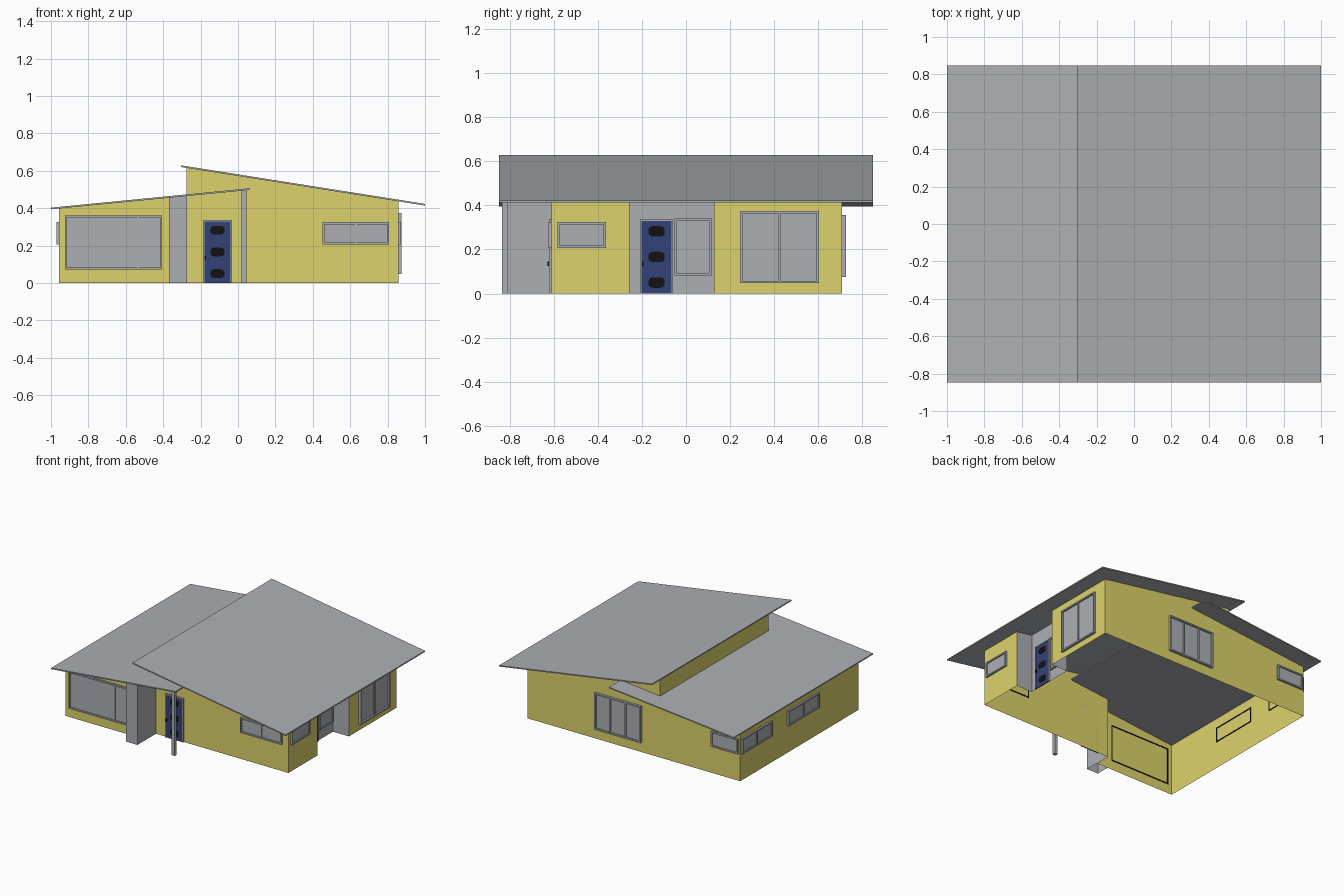
import bpy, bmesh, math
from mathutils import Vector

if "Cube" in bpy.data.objects:
    bpy.data.objects.remove(bpy.data.objects["Cube"])


def material(name, rgb):
    m = bpy.data.materials.new(name)
    m.diffuse_color = (*rgb, 1)
    m.use_nodes = True
    m.node_tree.nodes["Principled BSDF"].inputs["Base Color"].default_value = m.diffuse_color
    return m


YELLOW = material("yellow wall", (0.72, 0.65, 0.145))
GRAY = material("light gray", (0.42, 0.43, 0.45))
BLUE = material("door blue", (0.034, 0.055, 0.19))
BLACK = material("black", (0.006, 0.006, 0.006))


def build(name, bm, mat):
    bmesh.ops.recalc_face_normals(bm, faces=bm.faces)
    me = bpy.data.meshes.new(name)
    bm.to_mesh(me)
    bm.free()
    me.materials.append(mat)
    ob = bpy.data.objects.new(name, me)
    bpy.context.collection.objects.link(ob)
    return ob


def add_prism(bm, pts, offset):
    """Closed prism from a planar outline moved along offset."""
    f = bm.faces.new([bm.verts.new(p) for p in pts])
    ext = bmesh.ops.extrude_face_region(bm, geom=[f], use_keep_orig=True)
    vs = [g for g in ext["geom"] if isinstance(g, bmesh.types.BMVert)]
    bmesh.ops.translate(bm, verts=vs, vec=offset)


def prism(name, pts, offset, mat):
    bm = bmesh.new()
    add_prism(bm, pts, offset)
    return build(name, bm, mat)


# Undersides of the two sloping roofs
def low_roof(x):
    return 0.394 + (x + 1) * 0.0975


def high_roof(x):
    return 0.414 + (1 - x) * 0.158


T = 0.009
for name, fn, x0, x1 in (("low_roof", low_roof, -1, 0.062),
                         ("high_roof", high_roof, -0.305, 1)):
    prism(name, [(x0, -0.848, fn(x0)), (x1, -0.848, fn(x1)),
                 (x1, -0.848, fn(x1) + T), (x0, -0.848, fn(x0) + T)],
          (0, 1.696, 0), GRAY)


# Walls: thin open shell, bottom left open
def walls(name, path, fn, mat):
    bm = bmesh.new()
    for (ax, ay), (bx, by) in zip(path, path[1:]):
        bm.faces.new([bm.verts.new(p) for p in (
            (ax, ay, 0), (bx, by, 0), (bx, by, fn(bx)), (ax, ay, fn(ax)))])
    bmesh.ops.remove_doubles(bm, verts=bm.verts, dist=1e-5)
    return build(name, bm, mat)


L, R, M, IN = -0.957, 0.857, -0.275, 0.72
FR, FL, BK = -0.61, -0.73, 0.707
R0, R1 = -0.257, 0.127
walls("low_walls", [(M, BK), (L, BK), (L, FL), (M, FL), (M, FR)], low_roof, YELLOW)
walls("front_high_walls", [(M, FR), (R, FR), (R, R0)], high_roof, YELLOW)
walls("back_high_walls", [(R, R1), (R, BK), (M, BK)], high_roof, YELLOW)
walls("side_entry_recess", [(R, R0), (IN, R0), (IN, R1), (R, R1)], high_roof, GRAY)

# Upper wall between the two roofs
bm = bmesh.new()
bm.faces.new([bm.verts.new(p) for p in (
    (M, FR, low_roof(M)), (M, BK, low_roof(M)),
    (M, BK, high_roof(M)), (M, FR, high_roof(M)))])
build("clerestory_wall", bm, YELLOW)

# Porch wing (open below) and porch post
walls("porch_wing", [(-0.37, FL), (-0.37, -0.835), (-0.272, -0.835),
                     (-0.272, FR)], low_roof, GRAY)
prism("porch_post", [(0.02, -0.835, 0), (0.045, -0.835, 0),
                     (0.045, -0.835, low_roof(0.045)), (0.02, -0.835, low_roof(0.02))],
      (0, 0.025, 0), GRAY)


# Wall-local frame: u along the wall, z up, d outward
class Wall:
    def __init__(self, p0, p1):
        self.o = Vector((*p0, 0))
        t = Vector((*p1, 0)) - self.o
        self.w = t.length
        self.t = t.normalized()
        self.n = Vector((self.t.y, -self.t.x, 0))

    def at(self, u, z, d):
        return self.o + self.t * u + self.n * d + Vector((0, 0, z))

    def box(self, bm, u0, u1, z0, z1, d0, d1):
        add_prism(bm, [self.at(u, z, d0) for u, z in
                       ((u0, z0), (u1, z0), (u1, z1), (u0, z1))], self.n * (d1 - d0))

    def ring(self, bm, z0, z1, d0, d1, f, sill=True):
        self.box(bm, 0, f, z0, z1, d0, d1)
        self.box(bm, self.w - f, self.w, z0, z1, d0, d1)
        self.box(bm, f, self.w - f, z1 - f, z1, d0, d1)
        if sill:
            self.box(bm, f, self.w - f, z0, z0 + f, d0, d1)


def window(name, p0, p1, z0, z1, bars=(), depth=0.014):
    w = Wall(p0, p1)
    f = 0.011
    bm = bmesh.new()
    w.ring(bm, z0, z1, 0, depth, f)
    for b in bars:
        w.box(bm, w.w * b - 0.005, w.w * b + 0.005, z0 + f, z1 - f, 0, depth * 0.8)
    build(name + "_frame", bm, GRAY)
    bm = bmesh.new()
    w.box(bm, f, w.w - f, z0 + f, z1 - f, 0.001, 0.005)
    build(name + "_glass", bm, GRAY)
    # dark seal on the inside of the wall
    bm = bmesh.new()
    w.ring(bm, z0, z1, -0.003, -0.0005, 0.009)
    build(name + "_seal", bm, BLACK)


window("front_large_window", (-0.925, FL), (-0.405, FL), 0.072, 0.36, (0.75,))
window("front_small_window", (0.452, FR), (0.808, FR), 0.207, 0.325, (0.5,))
window("right_small_window", (R, -0.583), (R, -0.363), 0.207, 0.325, ())
window("right_large_window", (R, 0.245), (R, 0.604), 0.047, 0.375, (0.5,), 0.018)
window("recess_window", (IN, -0.053), (IN, 0.117), 0.083, 0.34, ())
window("back_large_window", (0.275, BK), (-0.118, BK), 0.075, 0.357, (1 / 3, 2 / 3), 0.018)
window("back_small_window", (-0.715, BK), (-0.942, BK), 0.207, 0.325, ())
window("left_rear_window", (L, 0.695), (L, 0.33), 0.207, 0.325, (0.5,))
window("left_middle_window", (L, 0.135), (L, -0.245), 0.207, 0.325, (0.5,))


# Doors with three dark lights, a frame and a knob
def door(name, p0, p1):
    w = Wall(p0, p1)
    bm = bmesh.new()
    w.ring(bm, 0, 0.336, 0, 0.012, 0.007, sill=False)
    build(name + "_frame", bm, GRAY)
    bm = bmesh.new()
    w.box(bm, 0.007, w.w - 0.007, 0, 0.329, 0.001, 0.008)
    build(name + "_panel", bm, BLUE)
    bm = bmesh.new()
    for z in (0.05, 0.166, 0.282):
        pts = []
        for i in range(16):
            a = math.tau * (i + 0.5) / 16
            c, s = math.cos(a), math.sin(a)
            pts.append(w.at(w.w / 2 + 0.037 * math.copysign(abs(c) ** 0.6, c),
                            z + 0.024 * math.copysign(abs(s) ** 0.6, s), 0.008))
        add_prism(bm, pts, w.n * 0.003)
    build(name + "_lights", bm, BLACK)
    bm = bmesh.new()
    w.box(bm, 0.008, 0.015, 0.125, 0.145, 0.008, 0.018)
    build(name + "_knob", bm, BLACK)


door("front_door", (-0.187, FR), (-0.033, FR))
door("side_door", (IN, -0.208), (IN, -0.058))
